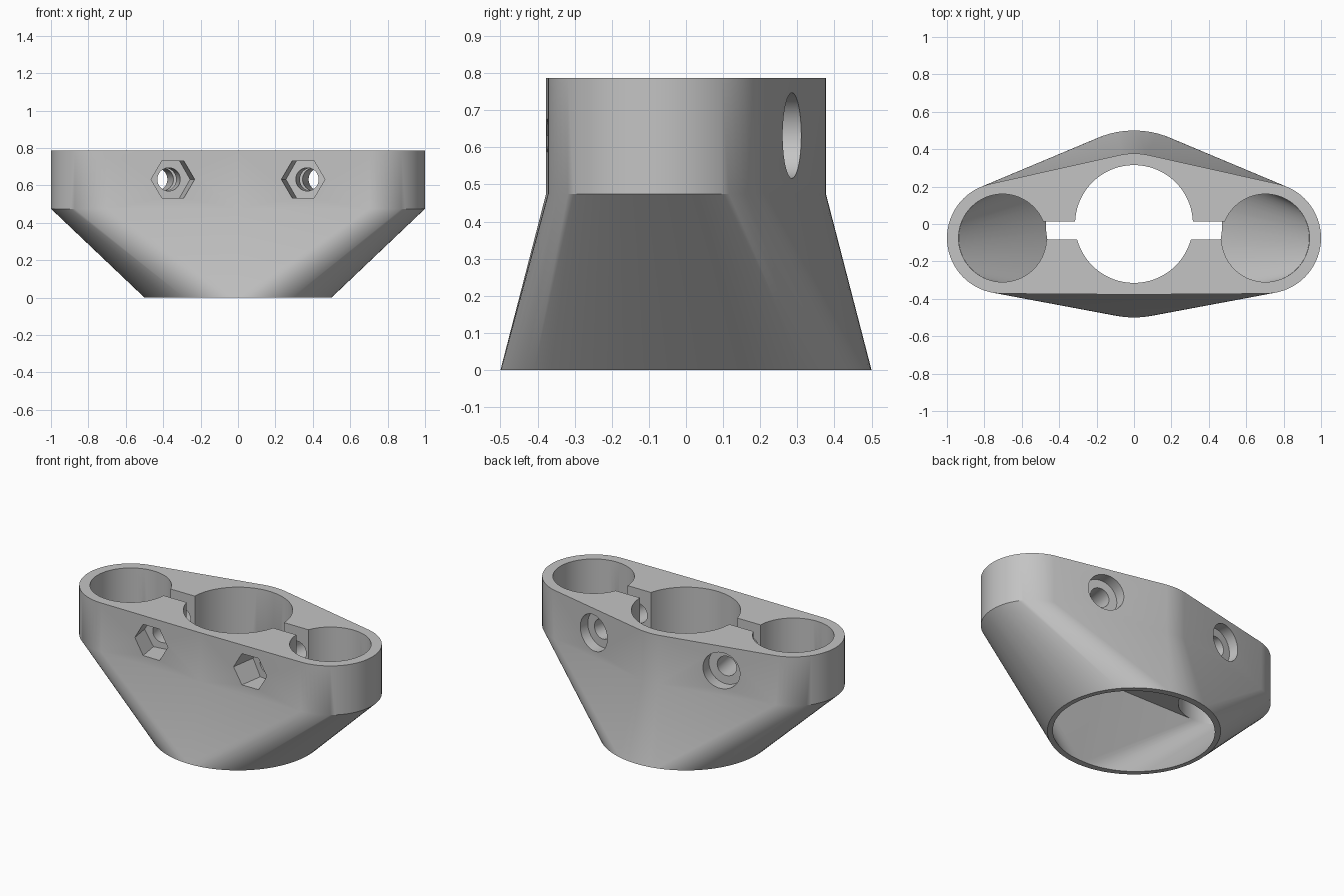
import bpy, bmesh, math
from mathutils import Vector

if "Cube" in bpy.data.objects:
    bpy.data.objects.remove(bpy.data.objects["Cube"])

TOP, LEDGE = 0.787, 0.475        # rim height, start of the tapered skirt
SIDE_X, SIDE_Y = 0.703, -0.075   # side tube position
X, Y = Vector((1, 0, 0)), Vector((0, 1, 0))
Z = Vector((0, 0, 1))


def ring(c, r, n=72, u=X, v=Y):
    """Circle of points around c in the plane u, v."""
    c = Vector(c)
    return [c + (u * math.cos(2 * math.pi * i / n) + v * math.sin(2 * math.pi * i / n)) * r
            for i in range(n)]


def hull(name, points):
    """Solid wrapped tightly around a set of points."""
    bm = bmesh.new()
    for p in points:
        bm.verts.new(p)
    res = bmesh.ops.convex_hull(bm, input=bm.verts)
    loose = {v for v in res["geom_interior"] if isinstance(v, bmesh.types.BMVert)}
    bmesh.ops.delete(bm, geom=list(loose), context='VERTS')
    bmesh.ops.dissolve_limit(bm, angle_limit=0.002, verts=bm.verts, edges=bm.edges)
    bmesh.ops.recalc_face_normals(bm, faces=bm.faces)
    me = bpy.data.meshes.new(name)
    bm.to_mesh(me)
    bm.free()
    ob = bpy.data.objects.new(name, me)
    bpy.context.collection.objects.link(ob)
    return ob


def three_rings(z, r_side, r_mid):
    """Middle circle flanked by two smaller side circles."""
    return (ring((0, 0, z), r_mid) + ring((SIDE_X, SIDE_Y, z), r_side)
            + ring((-SIDE_X, SIDE_Y, z), r_side))


def drill(name, start, end, r, n, u=X, v=Y):
    return hull(name, ring(start, r, n, u, v) + ring(end, r, n, u, v))


def combine(body, other, operation):
    """Apply a boolean to the body and drop the other solid."""
    mod = body.modifiers.new(other.name, 'BOOLEAN')
    mod.operation, mod.solver, mod.object = operation, 'EXACT', other
    bpy.ops.object.modifier_apply(modifier=mod.name)
    bpy.data.objects.remove(other)


# Straight clamp block on top of a skirt tapering to a round base
body = hull("clamp_body", three_rings(TOP, 0.297, 0.377) + three_rings(LEDGE, 0.297, 0.377))
skirt = hull("skirt", three_rings(LEDGE, 0.297, 0.377) + ring((0, 0, 0), 0.5))
bpy.context.view_layer.objects.active = body
body.select_set(True)
combine(body, skirt, 'UNION')

# Hollow skirt and central bore
cutters = [
    hull("skirt_cavity", three_rings(LEDGE, 0.235, 0.315) + ring((0, 0, -0.01), 0.461)),
    drill("centre_bore", (0, 0, 0.3), (0, 0, 1), 0.315, 72),
]

# Bolts lean outwards towards the sloping back face
s = 0.152
c = math.sqrt(1 - s * s)
for sx in (-1, 1):
    cutters.append(drill("side_bore", (sx * SIDE_X, SIDE_Y, LEDGE - 0.001),
                         (sx * SIDE_X, SIDE_Y, 1), 0.235, 72))
    # Clamp slot joining side and centre bores
    cutters.append(hull("clamp_slot", [(x * sx, y, z) for x in (0.28, 0.50)
                                       for y in (-0.082, 0.014) for z in (0.45, 1)]))
    axis, across = Vector((sx * s, c, 0)), Vector((c, -sx * s, 0))
    front = Vector((sx * 0.348, -0.375, 0.632))
    back = front + axis * 0.673
    cutters += [
        drill("bolt_hole", front - axis * 0.1, back + axis * 0.1, 0.062, 40, across, Z),
        drill("nut_pocket", front - axis * 0.2, front + axis * 0.145, 0.115, 6, across, Z),
        drill("bolt_head_pocket", back - axis * 0.075, back + axis * 0.2, 0.115, 48, across, Z),
    ]

# Cut everything out of the body
for cutter in cutters:
    combine(body, cutter, 'DIFFERENCE')

grey = bpy.data.materials.new("plain_grey")
grey.diffuse_color = (0.55, 0.55, 0.55, 1)
grey.use_nodes = True
grey.node_tree.nodes["Principled BSDF"].inputs["Base Color"].default_value = grey.diffuse_color
body.data.materials.clear()
body.data.materials.append(grey)
bpy.ops.object.shade_smooth_by_angle(angle=math.radians(30))
